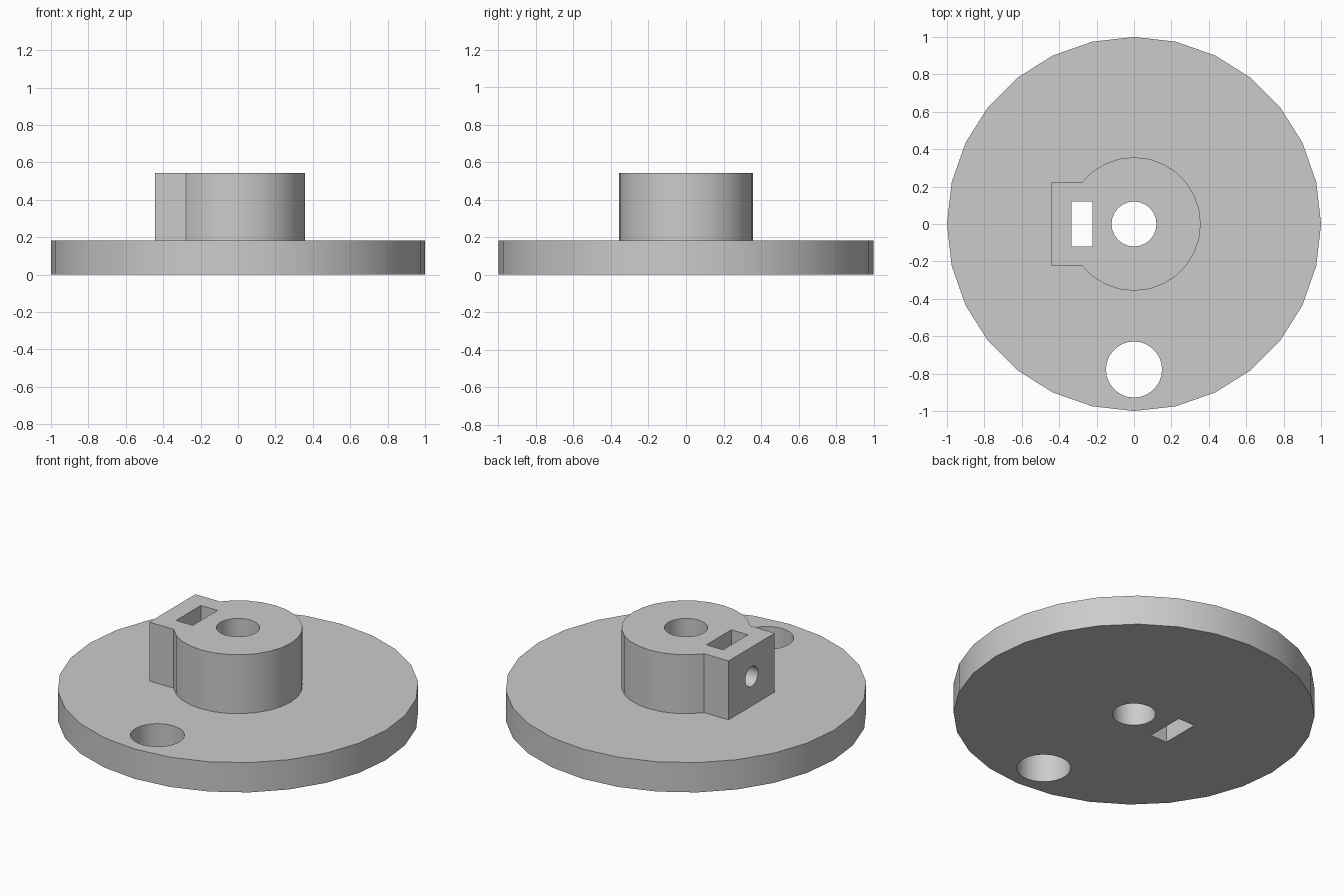
import bpy, bmesh
from math import sin, cos, tau, pi
from mathutils import Matrix

if "Cube" in bpy.data.objects:
    bpy.data.objects.remove(bpy.data.objects["Cube"], do_unlink=True)

SIDES = 28
PLATE_TOP, HUB_TOP = 0.182, 0.542
HUB_R, BLOCK_X = 0.357, -0.444

grey = bpy.data.materials.new("light grey")
grey.use_nodes = True
grey.diffuse_color = (0.6, 0.6, 0.6, 1)
grey.node_tree.nodes["Principled BSDF"].inputs["Base Color"].default_value = (0.6, 0.6, 0.6, 1)


def prism(name, points, z0, z1, matrix=Matrix()):
    """Extrude a flat outline from z0 to z1."""
    bm = bmesh.new()
    base = bm.faces.new([bm.verts.new((x, y, z0)) for x, y in points])
    top = bmesh.ops.extrude_face_region(bm, geom=[base])["geom"]
    bmesh.ops.translate(bm, vec=(0, 0, z1 - z0),
                        verts=[v for v in top if isinstance(v, bmesh.types.BMVert)])
    bmesh.ops.recalc_face_normals(bm, faces=bm.faces)
    bm.transform(matrix)
    mesh = bpy.data.meshes.new(name)
    bm.to_mesh(mesh)
    bm.free()
    mesh.materials.append(grey)
    obj = bpy.data.objects.new(name, mesh)
    bpy.context.collection.objects.link(obj)
    return obj


def arc(radius, first=0, last=SIDES - 1, cx=0, cy=0):
    return [(cx + radius * cos(tau * k / SIDES), cy + radius * sin(tau * k / SIDES))
            for k in range(first, last + 1)]


def combine(target, tool, operation):
    """Apply a boolean, then discard the tool."""
    mod = target.modifiers.new(tool.name, "BOOLEAN")
    mod.operation, mod.object, mod.solver = operation, tool, "EXACT"
    bpy.ops.object.select_all(action="DESELECT")
    bpy.context.view_layer.objects.active = target
    target.select_set(True)
    bpy.ops.object.modifier_apply(modifier=mod.name)
    bpy.data.objects.remove(tool, do_unlink=True)


# Round base plate
body = prism("hub_plate", arc(1), 0, PLATE_TOP)

# Hub whose outline runs into a square clamp block
hub_arc = arc(HUB_R, -11, 11)
block_y = hub_arc[-1][1]
hub = prism("hub", hub_arc + [(BLOCK_X, block_y), (BLOCK_X, -block_y)], 0.1, HUB_TOP)
combine(body, hub, "UNION")

# Shaft bore, crank hole and nut slot run right through
slot = [(-0.335, -0.12), (-0.222, -0.12), (-0.222, 0.12), (-0.335, 0.12)]
for name, outline in (("shaft_bore", arc(0.12)),
                      ("crank_hole", arc(0.15, cy=-0.778)),
                      ("nut_slot", slot)):
    combine(body, prism(name, outline, -0.2, 0.8), "DIFFERENCE")

# Set-screw hole from the block face into the bore
sideways = Matrix.Translation((0, 0, (PLATE_TOP + HUB_TOP) / 2)) @ Matrix.Rotation(-pi / 2, 4, "Y")
combine(body, prism("screw_hole", arc(0.061), 0, 0.6, sideways), "DIFFERENCE")

bpy.ops.object.shade_smooth_by_angle(angle=pi / 6)
